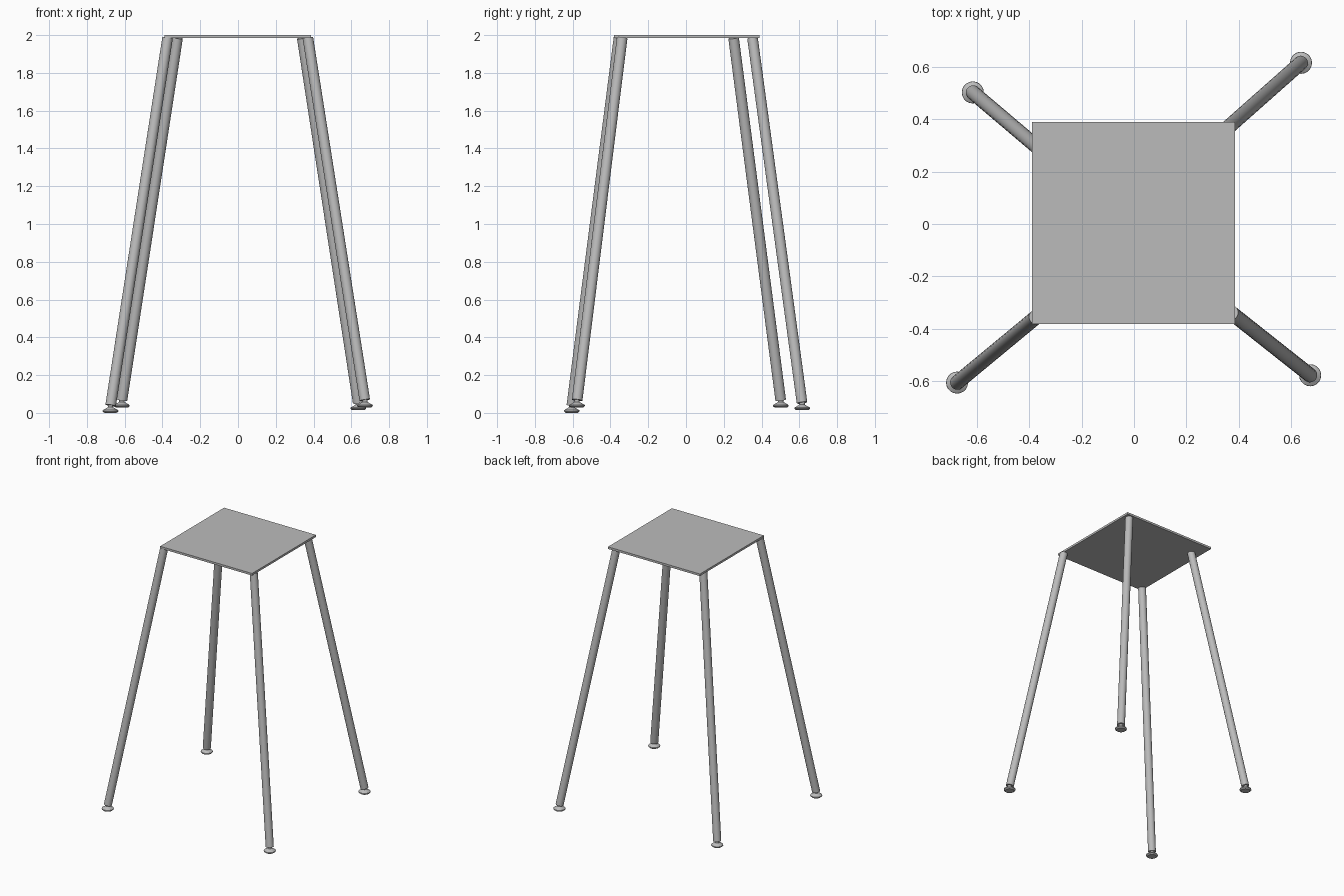
import bpy, bmesh, math
from mathutils import Vector

cube = bpy.data.objects.get("Cube")
if cube:
    bpy.data.objects.remove(cube, do_unlink=True)

steel = bpy.data.materials.new("grey_steel")
steel.use_nodes = True
GREY = (0.5, 0.5, 0.5, 1)
steel.diffuse_color = GREY
steel.node_tree.nodes["Principled BSDF"].inputs["Base Color"].default_value = GREY

LEG_RADIUS = 0.028
SIDES = 20


def add_part(name, bm, smooth=True):
    mesh = bpy.data.meshes.new(name)
    bmesh.ops.recalc_face_normals(bm, faces=bm.faces)
    bm.to_mesh(mesh)
    bm.free()
    mesh.materials.append(steel)
    obj = bpy.data.objects.new(name, mesh)
    bpy.context.collection.objects.link(obj)
    if smooth:
        bpy.ops.object.select_all(action='DESELECT')
        obj.select_set(True)
        bpy.context.view_layer.objects.active = obj
        bpy.ops.object.shade_smooth_by_angle(angle=math.radians(35))
    return obj


def lathe(profile):
    """Closed solid turned about z from (radius, height) points."""
    bm = bmesh.new()
    rings = []
    for r, z in profile:
        rings.append([bm.verts.new((r * math.cos(math.tau * i / SIDES),
                                    r * math.sin(math.tau * i / SIDES), z))
                      for i in range(SIDES)])
    for low, high in zip(rings, rings[1:]):
        for i in range(SIDES):
            j = (i + 1) % SIDES
            bm.faces.new((low[i], low[j], high[j], high[i]))
    bm.faces.new(rings[0])
    bm.faces.new(rings[-1])
    return bm


# Thin square top plate
bm = bmesh.new()
bmesh.ops.create_cube(bm, size=1)
bmesh.ops.scale(bm, vec=(0.775, 0.77, 0.016), verts=bm.verts)
bmesh.ops.translate(bm, vec=(-0.002, 0.004, 1.992), verts=bm.verts)
add_part("top_plate", bm, smooth=False)

# Each leg: foot centre on the ground, then the leg's upper end
legs = {
    "front_right": ((-0.675, -0.605, 0.0), (-0.373, -0.355, 1.985)),
    "front_left": ((0.672, -0.577, 0.028), (0.37, -0.338, 1.985)),
    "back_right": ((-0.615, 0.502, 0.028), (-0.32, 0.252, 1.985)),
    "back_left": ((0.637, 0.615, 0.014), (0.34, 0.352, 1.985)),
}
for name, (foot, top) in legs.items():
    foot, top = Vector(foot), Vector(top)

    # Splayed round tube
    start = foot + Vector((0, 0, 0.034))
    start += (top - start).normalized() * 0.006
    axis = top - start
    bm = lathe([(LEG_RADIUS, 0), (LEG_RADIUS, axis.length)])
    leg = add_part(name + "_leg", bm)
    leg.location = start
    leg.rotation_mode = 'QUATERNION'
    leg.rotation_quaternion = Vector((0, 0, 1)).rotation_difference(axis)

    # Levelling foot: flared disc with a short neck
    bm = lathe([(0.032, 0), (0.042, 0.008), (0.041, 0.014),
                (0.022, 0.025), (0.014, 0.03), (0.014, 0.045)])
    pad = add_part(name + "_foot", bm)
    pad.location = foot
